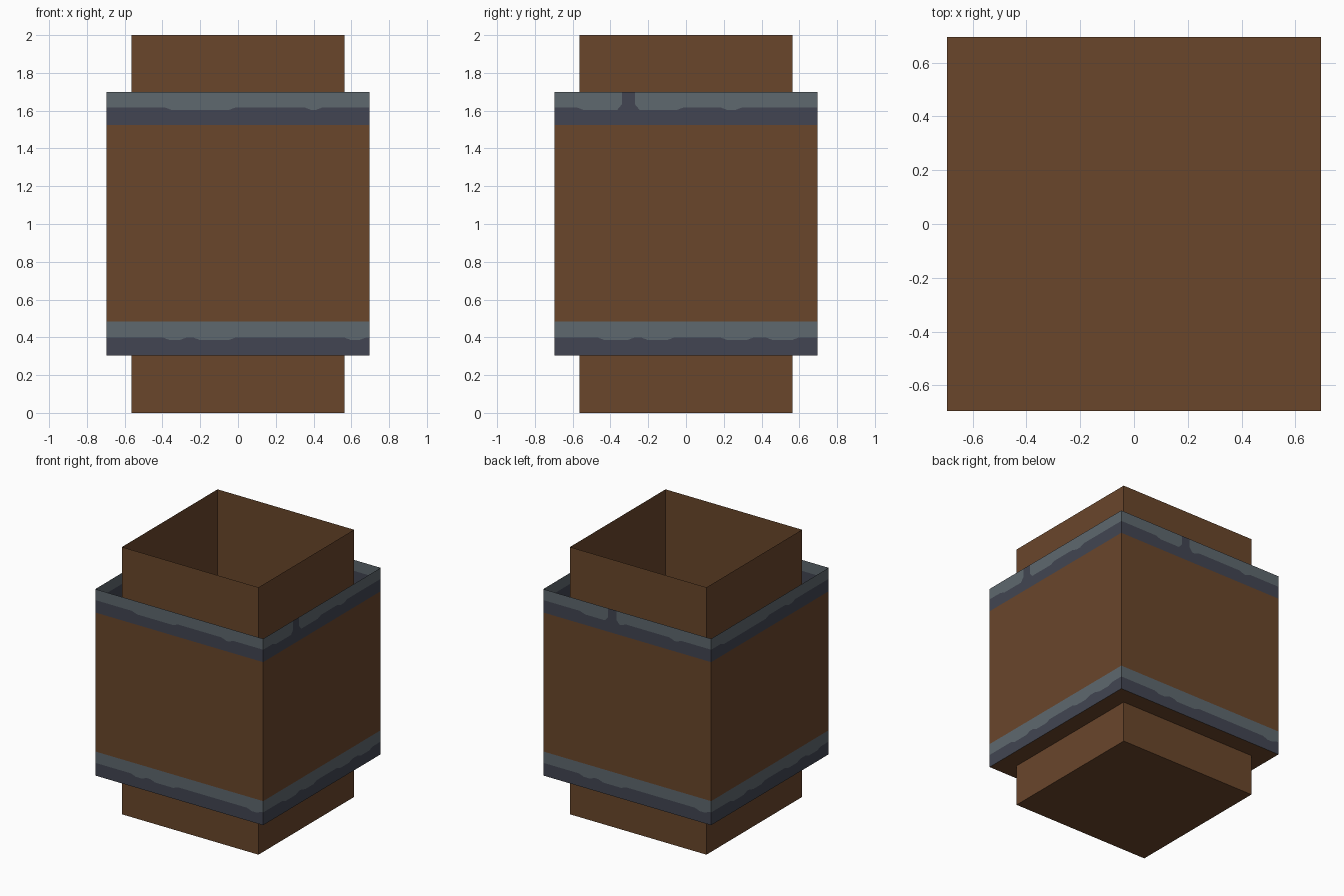
import bpy
import bmesh
from mathutils import Matrix
from math import pi

cube = bpy.data.objects.get("Cube")
if cube:
    bpy.data.objects.remove(cube, do_unlink=True)


def material(name, rgb):
    mat = bpy.data.materials.new(name)
    mat.use_nodes = True
    mat.diffuse_color = (*rgb, 1)
    shader = mat.node_tree.nodes["Principled BSDF"]
    shader.inputs["Base Color"].default_value = (*rgb, 1)
    shader.inputs["Roughness"].default_value = 0.9
    return mat


BROWN, LIGHT, DARK = range(3)
MATERIALS = [
    material("brown_wood", (0.144, 0.061, 0.024)),
    material("light_steel", (0.112, 0.138, 0.156)),
    material("dark_steel", (0.054, 0.060, 0.084)),
]

INNER, OUTER = 0.565, 0.695
BASE, TOP = 0.305, 1.70
LOW_BAND_TOP, HIGH_BAND_BASE = 0.485, 1.525
LOW_LINE, HIGH_LINE = 0.40, 1.618
DIP = 0.015


def finish(bm, name):
    bmesh.ops.dissolve_degenerate(bm, dist=0.0001, edges=bm.edges)
    mesh = bpy.data.meshes.new(name)
    bm.to_mesh(mesh)
    bm.free()
    for mat in MATERIALS:
        mesh.materials.append(mat)
    obj = bpy.data.objects.new(name, mesh)
    bpy.context.collection.objects.link(obj)
    return obj


def strip(bm, half, low, high, colour):
    """Fill the front wall between two lines of (x, z) points."""
    for (a, b), (c, d) in zip(zip(low, low[1:]), zip(high, high[1:])):
        points = [a, b, d, c]
        face = bm.faces.new([bm.verts.new((x, -half, z)) for x, z in points])
        face.material_index = colour


def wavy(line, dips, notch=None):
    """Wavy paint line with shallow dips and an optional full-height notch."""
    points = [(-OUTER, line)]
    for start, end in dips:
        points += [(start, line), (start + 0.04, line - DIP),
                   (end - 0.04, line - DIP), (end, line)]
    points.append((OUTER, line))
    if notch is not None:
        points = [p for p in points if abs(p[0] - notch) > 0.07]
        for side in (-1, 1):
            points += [(notch + side * 0.06, line - DIP),
                       (notch + side * 0.035, line + 0.015),
                       (notch + side * 0.0345, TOP)]
    return sorted(points)


def band(bm, base, line, top):
    strip(bm, OUTER, [(x, base) for x, z in line], line, DARK)
    strip(bm, OUTER, line, [(x, top) for x, z in line], LIGHT)


def plain(bm, half, low, high):
    strip(bm, half, [(-half, low), (half, low)], [(-half, high), (half, high)], BROWN)


def floor(bm, half, z):
    corners = [(-half, -half), (-half, half), (half, half), (half, -half)]
    bm.faces.new([bm.verts.new((x, y, z)) for x, y in corners])


def place_wall(bm, name, turns):
    obj = finish(bm, name)
    obj.data.transform(Matrix.Rotation(turns * pi / 2, 4, "Z"))


# Open-topped inner box
bm = bmesh.new()
for turn in range(4):
    old = set(bm.verts)
    plain(bm, INNER, 0, 2)
    new = [v for v in bm.verts if v not in old]
    bmesh.ops.rotate(bm, verts=new, cent=(0, 0, 0), matrix=Matrix.Rotation(turn * pi / 2, 3, "Z"))
floor(bm, INNER, 0)
bmesh.ops.remove_doubles(bm, verts=bm.verts, dist=0.0001)
finish(bm, "inner_box")

# Outer walls with painted metal bands: upper dips, lower dips, notch
FACE_HIGH = [(-0.39, -0.01), (0.35, 0.45)]
FACE_LOW = [(-0.40, -0.27), (-0.24, -0.01), (0.56, 0.68)]
SIDE_HIGH = [(-0.58, -0.01), (0.18, 0.30)]
SIDE_LOW = [(-0.47, -0.27), (-0.24, -0.06), (0.18, 0.36), (0.42, 0.60)]
WALLS = [
    ("outer_front_wall", FACE_HIGH, FACE_LOW, None),
    ("outer_side_wall_a", SIDE_HIGH, SIDE_LOW, -0.305),
    ("outer_back_wall", FACE_HIGH, FACE_LOW, -0.125),
    ("outer_side_wall_b", SIDE_HIGH, SIDE_LOW, None),
]
for turn, (name, high_dips, low_dips, notch) in enumerate(WALLS):
    bm = bmesh.new()
    band(bm, BASE, wavy(LOW_LINE, low_dips), LOW_BAND_TOP)
    plain(bm, OUTER, LOW_BAND_TOP, HIGH_BAND_BASE)
    band(bm, HIGH_BAND_BASE, wavy(HIGH_LINE, high_dips, notch), TOP)
    bmesh.ops.remove_doubles(bm, verts=bm.verts, dist=0.0001)
    place_wall(bm, name, turn)

# Floor of the outer box
bm = bmesh.new()
floor(bm, OUTER, BASE)
finish(bm, "outer_floor")
